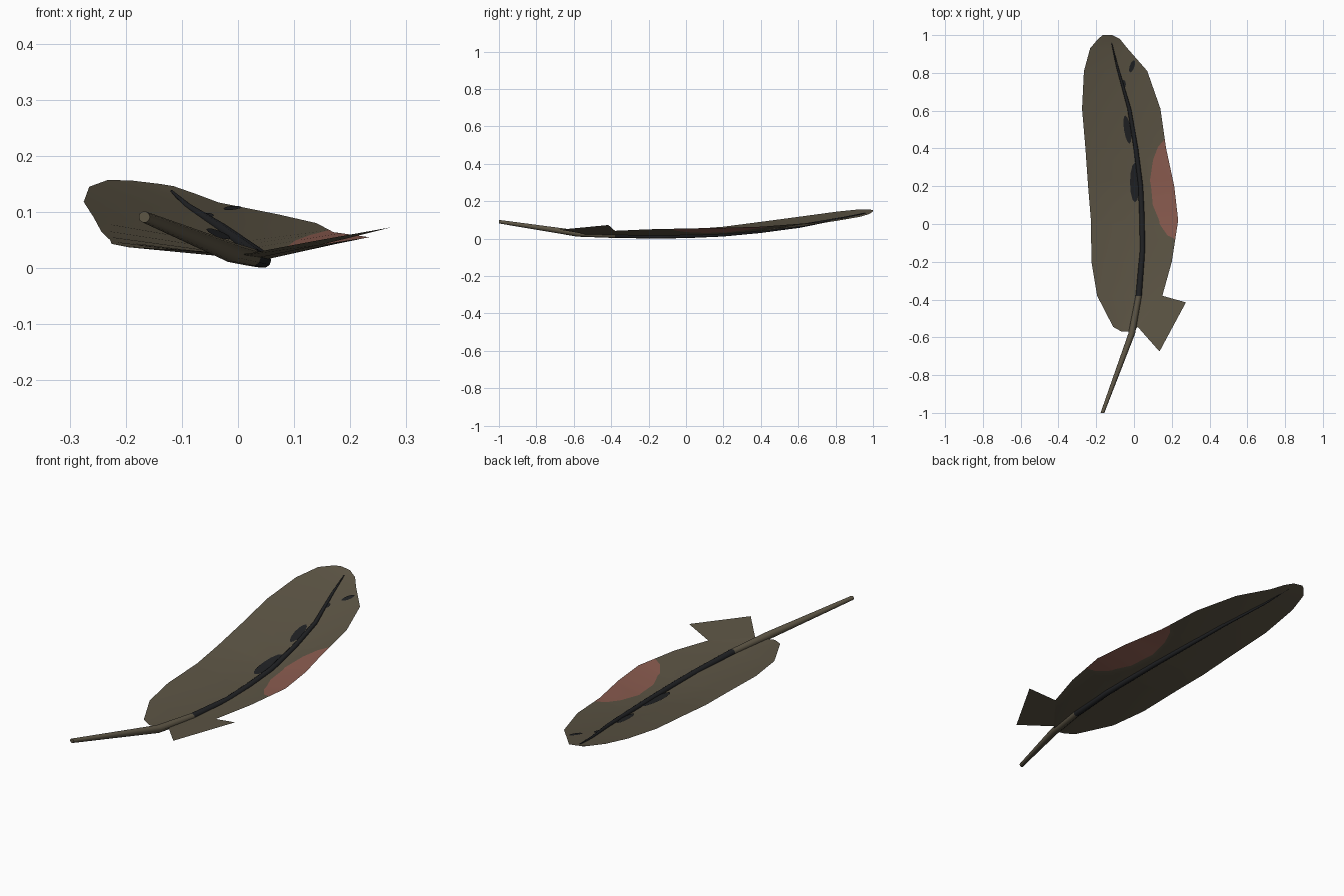
import bpy, bmesh, math
from mathutils import Vector

if "Cube" in bpy.data.objects:
    bpy.data.objects.remove(bpy.data.objects["Cube"])


def material(name, rgb):
    m = bpy.data.materials.new(name)
    m.diffuse_color = (*rgb, 1)
    m.use_nodes = True
    m.node_tree.nodes["Principled BSDF"].inputs["Base Color"].default_value = m.diffuse_color
    return m


OLIVE = material("olive brown", (0.11, 0.092, 0.060))
DARK = material("charcoal", (0.015, 0.016, 0.018))
RED = material("dusty red", (0.26, 0.108, 0.08))


def finish(name, bm, mats, smooth=None):
    bmesh.ops.remove_doubles(bm, verts=bm.verts, dist=1e-5)
    me = bpy.data.meshes.new(name)
    bm.to_mesh(me)
    bm.free()
    ob = bpy.data.objects.new(name, me)
    bpy.context.collection.objects.link(ob)
    for m in mats:
        me.materials.append(m)
    if smooth:
        bpy.context.view_layer.objects.active = ob
        ob.select_set(True)
        bpy.ops.object.shade_smooth_by_angle(angle=math.radians(smooth))
        ob.select_set(False)
    return ob


def interp(table, y):
    """Linear interpolation of the rows of a table keyed by its first column."""
    for a, b in zip(table, table[1:]):
        if a[0] <= y <= b[0]:
            t = (y - a[0]) / (b[0] - a[0])
            return [p + (q - p) * t for p, q in zip(a[1:], b[1:])]
    return [0.0] * (len(table[0]) - 1)


# vane cross-sections: y, left x z, spine x z, right x z
VANE = [
    (-0.57, -0.065, 0.030, -0.02, 0.023, -0.005, 0.023),
    (-0.545, -0.11, 0.033, 0.0, 0.021, 0.02, 0.026),
    (-0.38, -0.195, 0.037, 0.025, 0.016, 0.15, 0.042),
    (-0.2, -0.225, 0.043, 0.044, 0.014, 0.20, 0.050),
    (0.02, -0.228, 0.050, 0.043, 0.016, 0.234, 0.055),
    (0.2, -0.243, 0.064, 0.035, 0.022, 0.213, 0.058),
    (0.4, -0.257, 0.090, 0.01, 0.040, 0.17, 0.064),
    (0.61, -0.275, 0.118, -0.025, 0.066, 0.14, 0.080),
    (0.81, -0.265, 0.145, -0.085, 0.105, 0.07, 0.096),
    (0.93, -0.232, 0.157, -0.112, 0.128, -0.035, 0.117),
    (0.98, -0.19, 0.156, -0.125, 0.142, -0.075, 0.132),
    (1.0, -0.165, 0.153, -0.14, 0.150, -0.115, 0.146),
]
# width of the red patch along the right edge
PATCH = [(-0.08, 0), (-0.06, 0.045), (0.0, 0.095), (0.1, 0.125),
         (0.23, 0.122), (0.34, 0.082), (0.41, 0.04), (0.45, 0)]


def vane_z(x, y):
    lx, lz, sx, sz, rx, rz = interp(VANE, y)
    return sz + (lz - sz) * (sx - x) / (sx - lx) if x < sx else sz + (rz - sz) * (x - sx) / (rx - sx)


# vane, with the red patch cut in along its right edge
bm = bmesh.new()
rows = []
for y in sorted({r[0] for r in VANE} | {p[0] for p in PATCH}):
    lx, lz, sx, sz, rx, rz = interp(VANE, y)
    bx = rx - interp(PATCH, y)[0]
    rows.append([bm.verts.new((x, y, vane_z(x, y))) for x in (lx, sx, bx, rx)])
for a, b in zip(rows, rows[1:]):
    for i in range(3):
        mid = (a[0].co.y + b[0].co.y) / 2
        if i == 2 and not -0.08 < mid < 0.45:
            continue
        f = bm.faces.new((a[i], a[i + 1], b[i + 1], b[i]))
        f.material_index = 1 if i == 2 else 0
finish("vane", bm, [OLIVE, RED], smooth=30)

# stray tuft at the base
bm = bmesh.new()
bm.faces.new([bm.verts.new(p) for p in (
    (0.15, -0.38, 0.042), (0.02, -0.545, 0.026), (0.135, -0.675, 0.048), (0.275, -0.415, 0.073))])
finish("base_tuft", bm, [OLIVE])


def tube(name, path, mat, n=10):
    """Tapered tube along y; path rows are x, y, z, radius."""
    bm = bmesh.new()
    rings = []
    for x, y, z, r in path:
        rings.append([bm.verts.new((x + r * math.cos(k * math.tau / n), y,
                                    z + r * math.sin(k * math.tau / n))) for k in range(n)])
    for a, b in zip(rings, rings[1:]):
        for k in range(n):
            bm.faces.new((a[k], a[(k + 1) % n], b[(k + 1) % n], b[k]))
    bm.faces.new(rings[0])
    bm.faces.new(rings[-1][::-1])
    bmesh.ops.recalc_face_normals(bm, faces=bm.faces)
    finish(name, bm, [mat], smooth=40)


# bare quill and dark shaft
tube("quill", [(-0.167, -1.0, 0.091, 0.010), (-0.012, -0.58, 0.028, 0.018),
               (0.025, -0.38, 0.019, 0.016)], OLIVE)
tube("shaft", [(0.025, -0.38, 0.019, 0.016), (0.045, -0.14, 0.014, 0.014),
               (0.043, 0.02, 0.017, 0.014), (0.035, 0.2, 0.024, 0.013),
               (0.010, 0.4, 0.042, 0.012), (-0.025, 0.61, 0.068, 0.010),
               (-0.088, 0.83, 0.109, 0.006), (-0.118, 0.96, 0.137, 0.002)], DARK)


# dark streaks lying on the vane
def streak(name, x, y, w, h, lean):
    bm = bmesh.new()
    vs = []
    for k in range(12):
        a = k * math.tau / 12
        v = y + h * math.sin(a)
        u = x + w * math.cos(a) + lean * h * math.sin(a)
        vs.append(bm.verts.new((u, v, vane_z(u, v) + 0.003)))
    centre = bm.verts.new((x, y, vane_z(x, y) + 0.003))
    for k in range(12):
        bm.faces.new((vs[k], vs[(k + 1) % 12], centre))
    finish(name, bm, [DARK])


for i, s in enumerate([(0.005, 0.22, 0.026, 0.105, 0.0), (-0.035, 0.5, 0.018, 0.075, -0.15),
                       (-0.055, 0.74, 0.012, 0.022, 0.0), (-0.01, 0.835, 0.013, 0.032, 0.3)]):
    streak(f"dark_streak_{i + 1}", *s)
